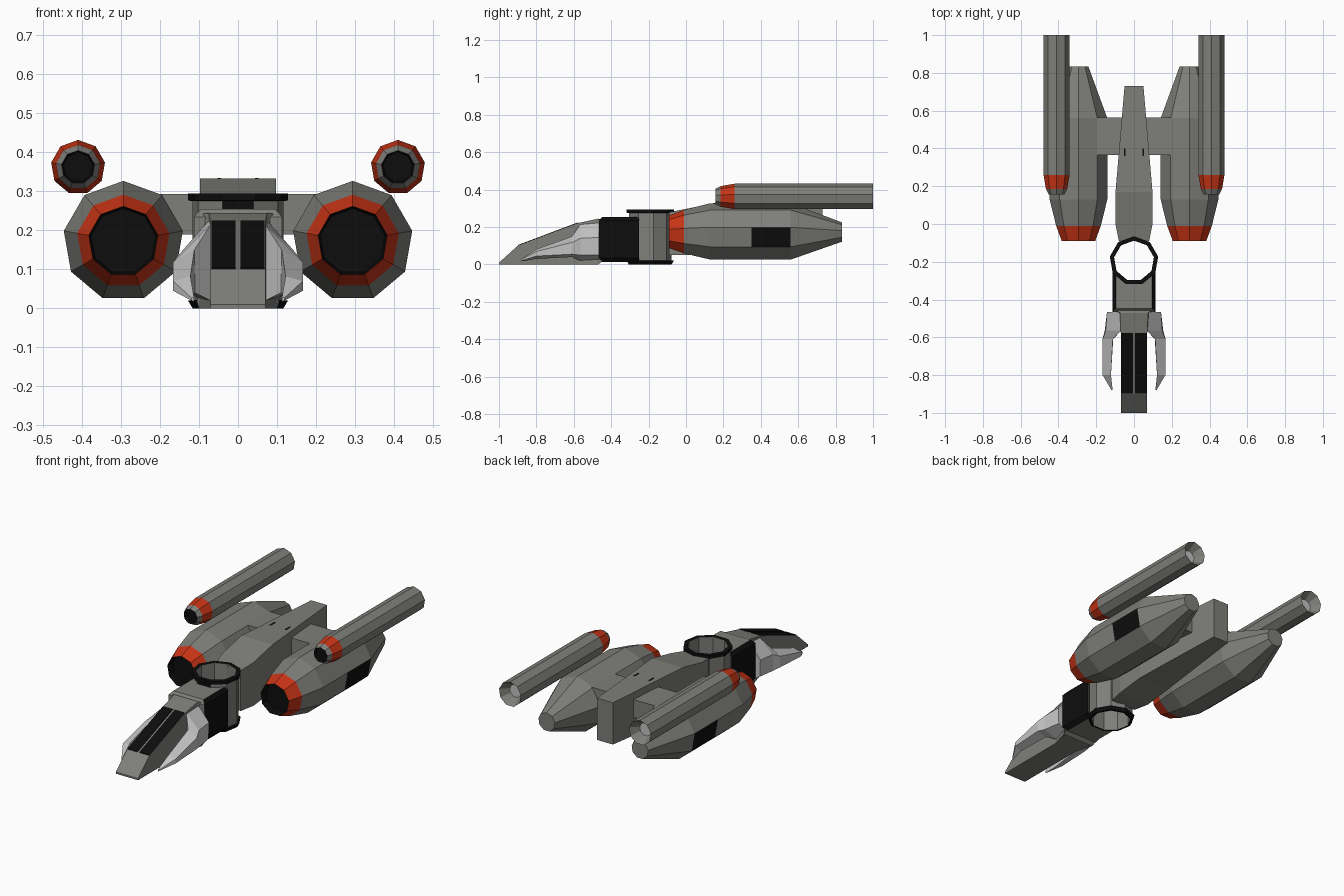
import bpy, bmesh, math

if "Cube" in bpy.data.objects:
    bpy.data.objects.remove(bpy.data.objects["Cube"])

COLOURS = {
    "hull grey": (0.21, 0.21, 0.195),
    "light grey": (0.55, 0.55, 0.55),
    "orange red": (0.58, 0.035, 0.008),
    "black": (0.004, 0.004, 0.004),
}
MATS = {}
for n, c in COLOURS.items():
    MATS[n] = bpy.data.materials.new(n)
    MATS[n].diffuse_color = (*c, 1)
NAMES = list(COLOURS)
GREY, LIGHT, RED, BLACK = range(4)


def loft(name, rings, mats=GREY, caps=(GREY, GREY), closed=False, mirror=False, rule=None):
    """Skin a list of point rings; mats gives a colour per band, rule may recolour faces."""
    bm = bmesh.new()
    vr = [[bm.verts.new(p) for p in ring] for ring in rings]
    n = len(vr[0])
    bands = len(vr) if closed else len(vr) - 1
    for i in range(bands):
        a, b = vr[i], vr[(i + 1) % len(vr)]
        for k in range(n):
            f = bm.faces.new((a[k], a[(k + 1) % n], b[(k + 1) % n], b[k]))
            f.material_index = mats if isinstance(mats, int) else mats[i]
    if not closed:
        for ring, m in zip((vr[0], vr[-1]), caps):
            bm.faces.new(ring).material_index = m
    bmesh.ops.recalc_face_normals(bm, faces=bm.faces)
    bm.normal_update()
    if rule:
        for f in bm.faces:
            m = rule(f.calc_center_median(), f.normal)
            if m is not None:
                f.material_index = m
    me = bpy.data.meshes.new(name)
    bm.to_mesh(me)
    bm.free()
    for m in NAMES:
        me.materials.append(MATS[m])
    ob = bpy.data.objects.new(name, me)
    bpy.context.collection.objects.link(ob)
    if mirror:
        ob.modifiers.new("mirror", "MIRROR").use_bisect_axis[0] = False
    return ob


def nonagon_y(cx, cz, y, r):
    return [(cx + r * math.cos(math.radians(90 + 40 * k)), y,
             cz + r * math.sin(math.radians(90 + 40 * k))) for k in range(9)]


def nonagon_z(cy, z, r):
    return [(r * math.cos(math.radians(90 + 40 * k)),
             cy + r * math.sin(math.radians(90 + 40 * k)), z) for k in range(9)]


def rect(y, w, top, bot, wb=None):
    wb = wb or w
    return [(-w, y, top), (w, y, top), (wb, y, bot), (-wb, y, bot)]


def box(name, x0, x1, y0, y1, z0, z1, mat=GREY, mirror=False):
    rings = [[(x0, y, z0), (x1, y, z0), (x1, y, z1), (x0, y, z1)] for y in (y0, y1)]
    return loft(name, rings, mat, (mat, mat), mirror=mirror)


# main engines: red nozzle lip, dark intake, black panel on the outer flank
ENG = [(-0.05, 0.084), (-0.09, 0.09), (-0.01, 0.12), (0.13, 0.155),
       (0.35, 0.155), (0.56, 0.155), (0.835, 0.053)]


def flank_panel(c, n):
    if 0.36 < c.y < 0.55 and n.x > 0.9:
        return BLACK


loft("engine", [nonagon_y(0.294, 0.172, y, r) for y, r in ENG],
     [BLACK, RED, GREY, GREY, GREY, GREY], (BLACK, GREY), mirror=True, rule=flank_panel)

# upper gun tubes with red collars and hollow rear ends
TUBE = [(0.175, 0.038), (0.157, 0.043), (0.185, 0.057), (0.26, 0.07), (1.0, 0.07), (0.95, 0.037)]
loft("gun_tube", [nonagon_y(0.41, 0.362, y, r) for y, r in TUBE],
     [BLACK, GREY, RED, GREY, GREY], (BLACK, LIGHT), mirror=True)

# central hull, wing struts and top slots
loft("rear_hull", [rect(-0.09, 0.08, 0.28, 0.05), rect(0.0, 0.098, 0.297, 0.05),
                   rect(0.17, 0.098, 0.333, 0.07), rect(0.73, 0.05, 0.333, 0.095)])
box("wing_strut", 0.05, 0.25, 0.365, 0.565, 0.19, 0.293, mirror=True)
box("top_slot", 0.044, 0.052, 0.36, 0.40, 0.33, 0.335, BLACK, mirror=True)

# open nine-sided ring with black rims and a black front pane
RING = [(0.118, 0.0), (0.13, 0.02), (0.118, 0.022), (0.118, 0.275),
        (0.13, 0.277), (0.13, 0.295), (0.107, 0.295), (0.107, 0.0)]


def front_pane(c, n):
    if n.y < -0.95 and c.y < -0.25:
        return BLACK


loft("docking_ring", [nonagon_z(-0.195, z, r) for r, z in RING],
     [BLACK, BLACK, GREY, BLACK, BLACK, BLACK, GREY, BLACK], closed=True, rule=front_pane)


# neck block with black sides, its rear following the ring
def neck_plan(z, inset):
    half = [(0.113 - inset, -0.465 + inset), (0.113 - inset, -0.25),
            (0.08, -0.275), (0.045, -0.30)]
    return [(x, y, z) for x, y in half] + [(-x, y, z) for x, y in reversed(half)]


loft("neck", [neck_plan(0.013, 0.018), neck_plan(0.035, 0), neck_plan(0.235, 0),
              neck_plan(0.255, 0.018)],
     rule=lambda c, n: BLACK if abs(n.x) > 0.5 and abs(c.x) > 0.1 else None)

# cockpit wedge
loft("cockpit", [rect(-1.0, 0.07, 0.01, 0.0), rect(-0.9, 0.07, 0.10, 0.0),
                 rect(-0.575, 0.07, 0.222, 0.0), rect(-0.47, 0.075, 0.245, 0.0, 0.1),
                 rect(-0.45, 0.105, 0.24, 0.015)])

# windscreen panes lying on the slope
loft("windscreen", [[(0.006, y, z - 0.002), (0.068, y, z - 0.002),
                     (0.068, y, z + 0.004), (0.006, y, z + 0.004)]
                    for y, z in ((-0.897, 0.101), (-0.578, 0.221))],
     BLACK, (BLACK, BLACK), mirror=True)

# light side cheeks running forward into prongs
CHEEK = [
    (-0.465, (0.075, 0.225), (0.143, 0.145), (0.14, 0.05), (0.07, 0.01)),
    (-0.565, (0.07, 0.215), (0.15, 0.14), (0.155, 0.05), (0.07, 0.02)),
    (-0.61, (0.112, 0.15), (0.167, 0.118), (0.167, 0.055), (0.11, 0.04)),
    (-0.80, (0.122, 0.082), (0.166, 0.07), (0.166, 0.045), (0.125, 0.03)),
    (-0.88, (0.113, 0.03), (0.119, 0.027), (0.119, 0.02), (0.113, 0.017)),
]
loft("cheek_prong", [[(x, y, z) for x, z in pts] for y, *pts in CHEEK],
     LIGHT, (LIGHT, LIGHT), mirror=True)

for m in bpy.data.materials:
    if m.users and not m.is_grease_pencil:
        m.use_nodes = True
        m.node_tree.nodes["Principled BSDF"].inputs["Base Color"].default_value = m.diffuse_color
